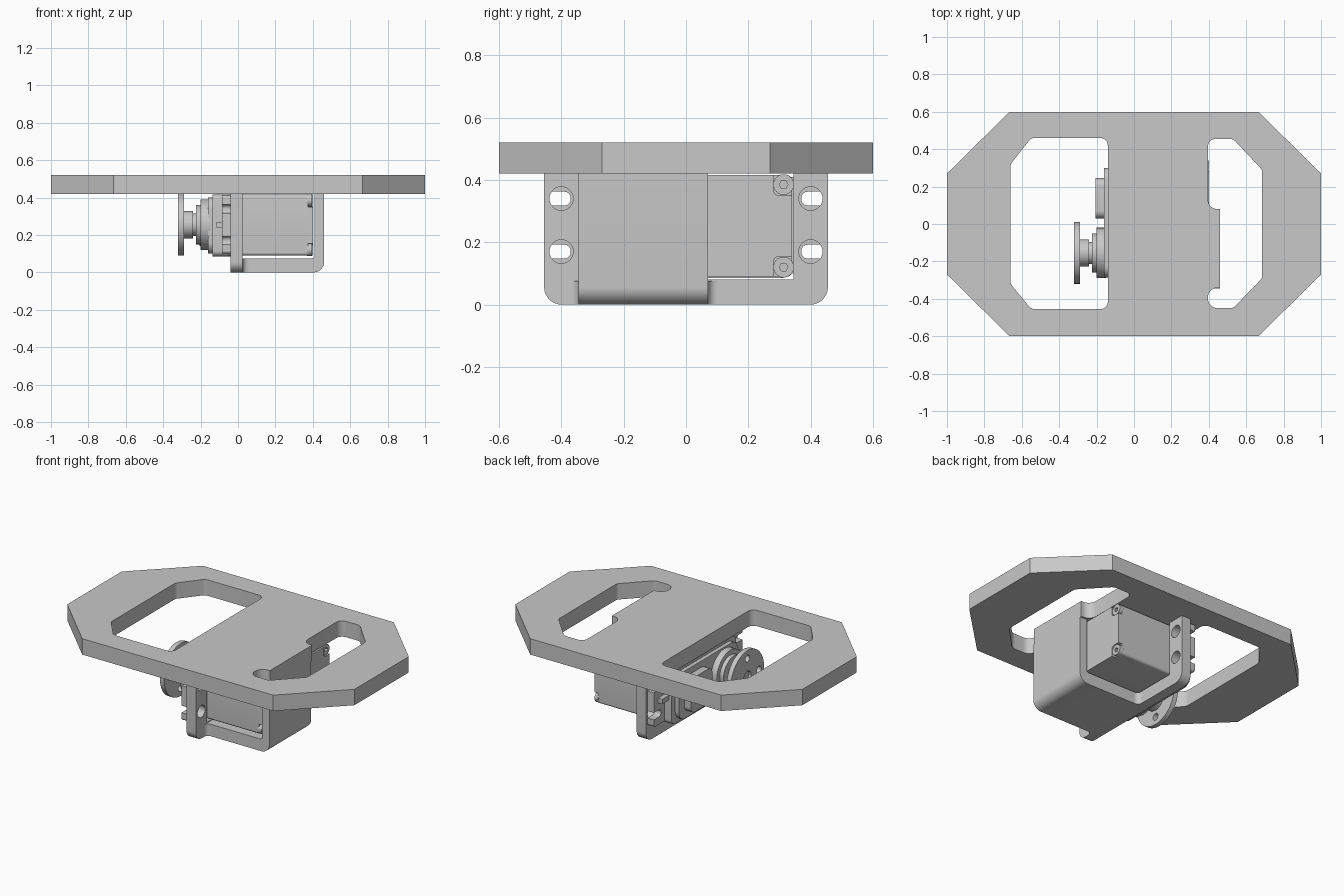
import bpy, bmesh, math
from mathutils import Matrix, Vector

old = bpy.data.objects.get("Cube")
if old:
    bpy.data.objects.remove(old, do_unlink=True)

grey = bpy.data.materials.new("plain grey")
grey.use_nodes = True
GREY = (0.58, 0.58, 0.58, 1)
grey.diffuse_color = GREY
grey.node_tree.nodes["Principled BSDF"].inputs["Base Color"].default_value = GREY

# Local (a, b, depth) to world axes for each drawing plane
PLANES = {
    "XY": Matrix.Identity(4),
    "YZ": Matrix(((0, 0, 1, 0), (1, 0, 0, 0), (0, 1, 0, 0), (0, 0, 0, 1))),
    "XZ": Matrix(((1, 0, 0, 0), (0, 0, -1, 0), (0, 1, 0, 0), (0, 0, 0, 1))),
}


def rounded(corners, steps=6):
    """Polygon from (a, b) or (a, b, fillet radius) corners."""
    out = []
    for i, c in enumerate(corners):
        p = Vector(c[:2])
        r = c[2] if len(c) > 2 else 0
        if not r:
            out.append(p)
            continue
        u = (Vector(corners[i - 1][:2]) - p).normalized()
        v = (Vector(corners[(i + 1) % len(corners)][:2]) - p).normalized()
        half = u.angle(v) / 2
        centre = p + (u + v).normalized() * r / math.sin(half)
        s = p + u * r / math.tan(half) - centre
        e = p + v * r / math.tan(half) - centre
        out += [centre + s.lerp(e, k / steps).normalized() * r for k in range(steps + 1)]
    return out


def rect(a0, a1, b0, b1, r=0):
    return rounded([(a0, b0, r), (a1, b0, r), (a1, b1, r), (a0, b1, r)])


def circle(a, b, r, n=32):
    return [Vector((a + r * math.cos(t * math.tau / n), b + r * math.sin(t * math.tau / n)))
            for t in range(n)]


def slab(name, plane, low, high, *loops):
    """Extrude an outline with holes between two depths."""
    cu = bpy.data.curves.new(name, "CURVE")
    cu.dimensions, cu.fill_mode = "2D", "BOTH"
    cu.extrude = (high - low) / 2
    for loop in loops:
        sp = cu.splines.new("POLY")
        sp.points.add(len(loop) - 1)
        for pt, p in zip(sp.points, loop):
            pt.co = (p[0], p[1], 0, 1)
        sp.use_cyclic_u = True
    tmp = bpy.data.objects.new(name + " outline", cu)
    bpy.context.collection.objects.link(tmp)
    bpy.context.view_layer.update()
    me = bpy.data.meshes.new_from_object(tmp.evaluated_get(bpy.context.evaluated_depsgraph_get()))
    bpy.data.objects.remove(tmp, do_unlink=True)
    me.transform(PLANES[plane] @ Matrix.Translation((0, 0, (low + high) / 2)))
    bm = bmesh.new()
    bm.from_mesh(me)
    bmesh.ops.remove_doubles(bm, verts=bm.verts, dist=0.0001)
    bmesh.ops.recalc_face_normals(bm, faces=bm.faces)
    bm.to_mesh(me)
    bm.free()
    me.materials.clear()
    me.materials.append(grey)
    ob = bpy.data.objects.new(name, me)
    bpy.context.collection.objects.link(ob)
    bpy.ops.object.select_all(action="DESELECT")
    ob.select_set(True)
    bpy.context.view_layer.objects.active = ob
    bpy.ops.object.shade_smooth_by_angle(angle=math.radians(30))


# Eight-sided top plate with two openings
slab("top_plate", "XY", 0.42, 0.52,
     rounded([(-1, -0.27), (-0.665, -0.6), (0.665, -0.6), (1, -0.27),
              (1, 0.27), (0.665, 0.6), (-0.665, 0.6), (-1, 0.27)]),
     rounded([(-0.66, -0.32, 0.04), (-0.55, -0.455, 0.04), (-0.14, -0.455, 0.04),
              (-0.14, 0.46, 0.04), (-0.55, 0.46, 0.04), (-0.66, 0.32, 0.04)]),
     rounded([(0.395, -0.45, 0.052), (0.53, -0.45, 0.04), (0.685, -0.29, 0.03),
              (0.685, 0.29, 0.03), (0.53, 0.455, 0.04), (0.395, 0.455, 0.04),
              (0.395, 0.08, 0.05), (0.46, 0.08), (0.46, -0.34), (0.395, -0.34, 0.052)]))

# Mounting flange: open-topped frame with four bolt holes
slab("bracket_flange", "YZ", -0.04, 0.025,
     rounded([(-0.455, 0.42), (-0.455, 0, 0.055), (0.455, 0, 0.055), (0.455, 0.42),
              (0.345, 0.42), (0.345, 0.08), (-0.345, 0.08), (-0.345, 0.42)]),
     *[circle(y, z, 0.038) for y in (-0.4, 0.4) for z in (0.17, 0.34)])

# Bent strap under and behind the motor
slab("bracket_strap", "XZ", -0.07, 0.345,
     rounded([(0.02, 0), (0.46, 0, 0.055), (0.46, 0.42), (0.41, 0.42),
              (0.41, 0.075, 0.015), (0.02, 0.075)]))

# Concave fillets where the strap meets the flange
for side, edge, tip in (("left", 0.07, 0.1), ("right", -0.345, -0.375)):
    d = tip - edge
    arc = [(0.025 + abs(d) * (1 - math.sin(t * math.pi / 12)),
            edge + d * (1 - math.cos(t * math.pi / 12))) for t in range(7)]
    slab("strap_fillet_" + side, "XY", 0, 0.075, [(0.02, edge)] + arc + [(0.02, tip)])

# Motor body and its notched end cap
slab("motor_body", "YZ", -0.05, 0.375, rect(-0.325, 0.34, 0.09, 0.415, 0.015))
slab("motor_end_cap", "YZ", 0.37, 0.4,
     rounded([(-0.27, 0.09), (0.28, 0.09), (0.28, 0.155, 0.02), (0.34, 0.155),
              (0.34, 0.35), (0.28, 0.35, 0.02), (0.28, 0.415), (-0.27, 0.415),
              (-0.27, 0.35, 0.02), (-0.325, 0.35), (-0.325, 0.155), (-0.27, 0.155, 0.02)]))
for y in (-0.297, 0.313):
    for z in (0.12, 0.385):
        slab("motor_screw", "YZ", 0.37, 0.395, circle(y, z, 0.033), circle(y, z, 0.014, 6))

# Slotted mounting ears, with a stiffening rib on each
for side, s in (("left", 1), ("right", -1)):
    outline = [(s * 0.3, 0.1), (s * 0.44, 0.1, 0.015)]
    for z in (0.17, 0.34):
        outline += [(s * 0.44, z - 0.022), (s * 0.37, z - 0.022, 0.02),
                    (s * 0.37, z + 0.022, 0.02), (s * 0.44, z + 0.022)]
    outline += [(s * 0.44, 0.41, 0.015), (s * 0.3, 0.41)]
    slab("mounting_ear_" + side, "YZ", -0.085, -0.04, rounded(outline))
    slab("ear_rib_" + side, "XZ", *sorted((-s * 0.3, -s * 0.4)),
         rounded([(-0.08, 0.24), (-0.08, 0.27), (-0.115, 0.27), (-0.115, 0.24)]))

# Gear case with stepped lid and raised gear cover
slab("gear_case", "YZ", -0.135, -0.04, rect(-0.305, 0.335, 0.085, 0.415, 0.03))
slab("gear_case_lid", "YZ", -0.16, -0.13, rect(-0.285, 0.3, 0.1, 0.4, 0.06))
slab("gear_cover", "YZ", -0.205, -0.15, rect(0.03, 0.245, 0.14, 0.36, 0.04))

# Output shaft steps and the round horn
AXIS = (-0.155, 0.255)
for name, low, high, r in (("shaft_boss", -0.2, -0.15, 0.135),
                           ("shaft_collar", -0.225, -0.195, 0.105),
                           ("shaft_bearing", -0.245, -0.22, 0.06),
                           ("horn_hub", -0.292, -0.24, 0.073)):
    slab(name, "YZ", low, high, circle(*AXIS, r, 40))
slab("horn_disc", "YZ", -0.32, -0.29, circle(*AXIS, 0.165, 48),
     circle(*AXIS, 0.035, 24),
     *[circle(AXIS[0] + 0.115 * math.cos(a), AXIS[1] + 0.115 * math.sin(a), 0.022, 16)
       for a in (k * math.pi / 2 for k in range(4))])
slab("horn_screw", "YZ", -0.308, -0.285, circle(*AXIS, 0.03, 24))
